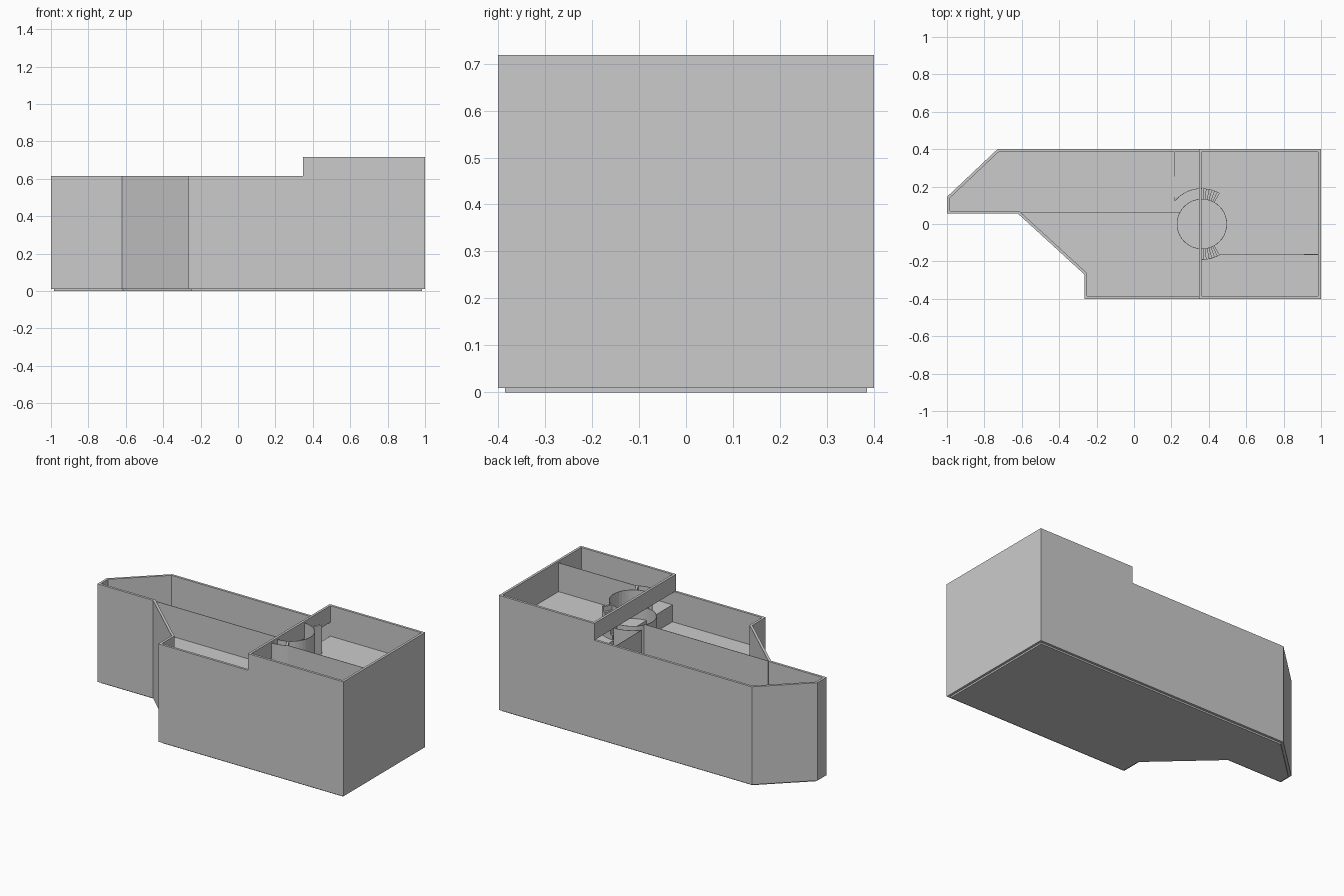
import bpy, bmesh
from math import cos, sin, radians
from mathutils import Vector

if "Cube" in bpy.data.objects:
    bpy.data.objects.remove(bpy.data.objects["Cube"])

T = 0.015                       # outer wall thickness
LOW, HIGH = 0.615, 0.718        # rim heights of the two levels
FLOOR_L, FLOOR_R = 0.425, 0.53  # floor heights
CX, R_IN, R_OUT = 0.363, 0.133, 0.19

outline = [(-1, 0.055), (-0.62, 0.055), (-0.265, -0.27), (-0.265, -0.4),
           (1, -0.4), (1, 0.4), (-0.73, 0.4), (-1, 0.145)]
upper = [(0.347, -0.4), (1, -0.4), (1, 0.4), (0.347, 0.4)]


def finish(name, bm):
    bmesh.ops.recalc_face_normals(bm, faces=bm.faces)
    me = bpy.data.meshes.new(name)
    bm.to_mesh(me)
    bm.free()
    ob = bpy.data.objects.new(name, me)
    bpy.context.collection.objects.link(ob)
    return ob


def inset(pts, d):
    """Offset a counter-clockwise polygon inwards."""
    out = []
    for i in range(len(pts)):
        a, b, c = (Vector(pts[j % len(pts)]) for j in (i - 1, i, i + 1))
        u, v = (b - a).normalized(), (c - b).normalized()
        n, m = Vector((-u.y, u.x)), Vector((-v.y, v.x))
        out.append(tuple(b + (n + m) * d / (1 + n.dot(m))))
    return out


def prism(name, pts, z0, z1):
    bm = bmesh.new()
    lo = [bm.verts.new((x, y, z0)) for x, y in pts]
    hi = [bm.verts.new((x, y, z1)) for x, y in pts]
    bm.faces.new(lo)
    bm.faces.new(hi)
    for i in range(len(pts)):
        j = (i + 1) % len(pts)
        bm.faces.new((lo[i], lo[j], hi[j], hi[i]))
    return finish(name, bm)


def ring(name, pts, z0, z1):
    bm = bmesh.new()
    inn = inset(pts, T)
    loops = [[bm.verts.new((x, y, z)) for x, y in p]
             for p, z in ((pts, z0), (pts, z1), (inn, z1), (inn, z0))]
    for k in range(4):
        a, b = loops[k], loops[(k + 1) % 4]
        for i in range(len(pts)):
            j = (i + 1) % len(pts)
            bm.faces.new((a[i], a[j], b[j], b[i]))
    return finish(name, bm)


def arc(r, a0, a1, n):
    return [(CX + r * cos(radians(a0 + (a1 - a0) * i / n)),
             r * sin(radians(a0 + (a1 - a0) * i / n))) for i in range(n + 1)]


def thin_wall(name, path, z0, z1):
    """Upright sheet along an open path, given a hair of thickness."""
    bm = bmesh.new()
    lo = [bm.verts.new((x, y, z0)) for x, y in path]
    hi = [bm.verts.new((x, y, z1)) for x, y in path]
    for i in range(len(path) - 1):
        bm.faces.new((lo[i], lo[i + 1], hi[i + 1], hi[i]))
    ob = finish(name, bm)
    mod = ob.modifiers.new("thickness", 'SOLIDIFY')
    mod.thickness = 0.003
    mod.offset = 0
    return ob


# Outer walls, and the raised right-hand rim with its cross beam
ring("outer_wall", outline, 0.01, LOW)
ring("raised_wall_and_beam", upper, LOW, HIGH)

# Base with the lower floor, and the higher floor on the right
prism("base_and_lower_floor", inset(outline, T), 0, FLOOR_L)
prism("upper_floor", inset(upper, T), FLOOR_L, FLOOR_R)

# Round room, split between the two levels
thin_wall("round_room_left", arc(R_IN, 90, 270, 20), FLOOR_L, LOW - 0.008)
thin_wall("round_room_right", arc(R_IN, -90, 90, 20), FLOOR_R, HIGH - 0.01)

# Room partitions
thin_wall("long_partition", [(-0.62, 0.06), (0.243, 0.06)], FLOOR_L, LOW - 0.003)
thin_wall("curved_partition", [(0.215, 0.385)] + arc(R_OUT, 140, 90, 8),
          FLOOR_L, LOW - 0.008)
thin_wall("right_partition", arc(R_OUT, -90, -60, 6) + [(0.985, -0.163)],
          FLOOR_R, HIGH - 0.01)

# Winding steps on both sides of the round room
STEPS = 6
for side, label in ((1, "back"), (-1, "front")):
    for i in range(STEPS):
        a0, a1 = 88 - 28 * i / STEPS, 88 - 28 * (i + 1) / STEPS
        pts = arc(R_IN, a0, a1, 1) + arc(R_OUT, a1, a0, 1)
        top = FLOOR_R + (HIGH - 0.01 - FLOOR_R) * (i + 1) / STEPS
        prism(f"{label}_step_{i + 1}", [(x, side * y) for x, y in pts], FLOOR_R, top)
